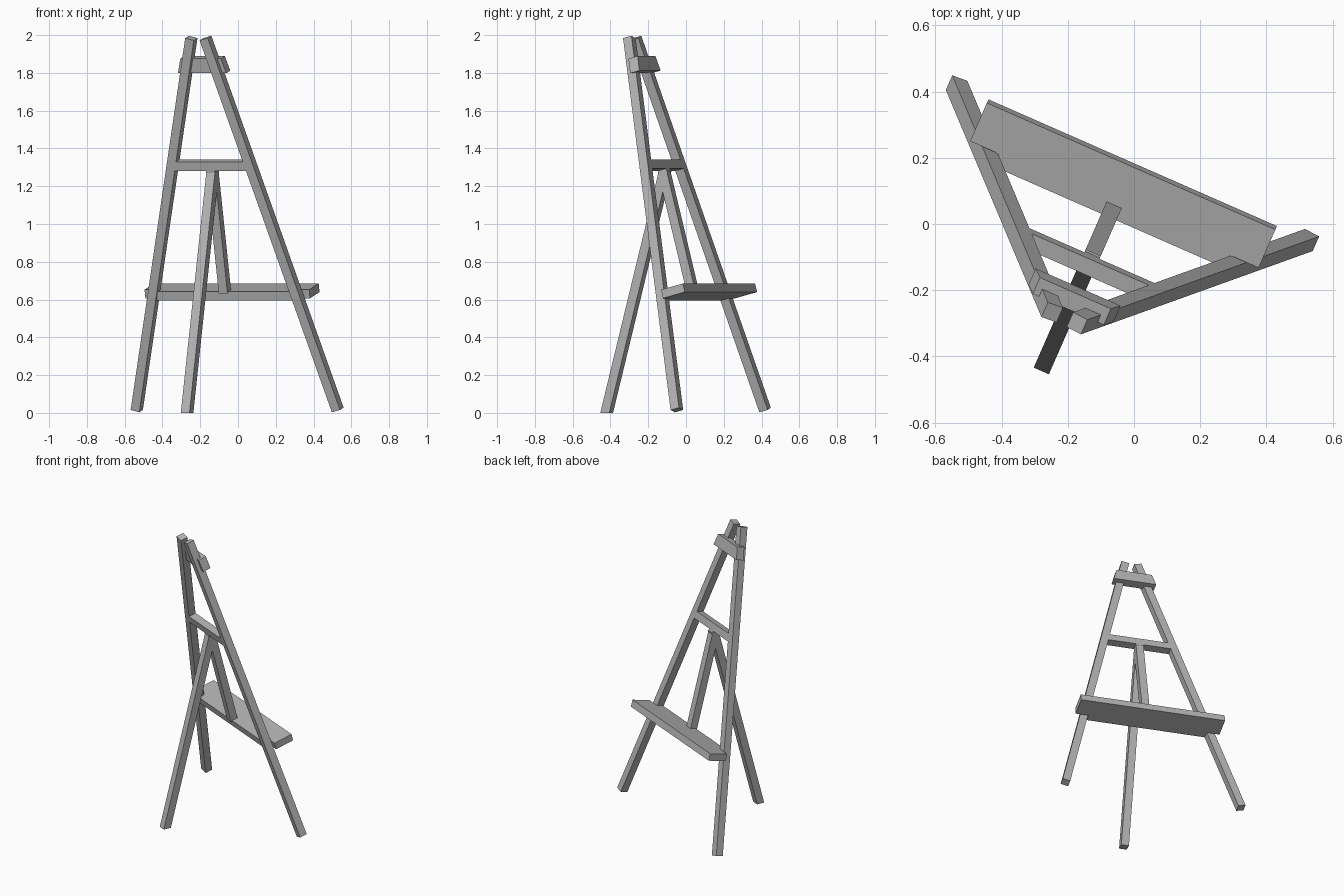
import bpy
import bmesh
from math import atan, radians
from mathutils import Matrix, Vector

cube = bpy.data.objects.get("Cube")
if cube:
    bpy.data.objects.remove(cube)

wood = bpy.data.materials.new("grey_wood")
wood.use_nodes = True
GREY = (0.45, 0.45, 0.45, 1)
wood.diffuse_color = GREY
wood.node_tree.nodes["Principled BSDF"].inputs["Base Color"].default_value = GREY

# The easel is turned about z; its front frame also leans back
TURN = Matrix.Rotation(radians(-23.7), 4, "Z") @ Matrix.Translation((-0.078, 0, 0))
FRAME = TURN @ Matrix.Translation((0, 0.172, 0)) @ Matrix.Rotation(atan(0.26), 4, "X")
BAR = 0.05


def finish(name, bm, matrix):
    bmesh.ops.recalc_face_normals(bm, faces=bm.faces)
    mesh = bpy.data.meshes.new(name)
    bm.to_mesh(mesh)
    bm.free()
    mesh.transform(matrix)
    mesh.materials.append(wood)
    obj = bpy.data.objects.new(name, mesh)
    bpy.context.collection.objects.link(obj)
    return obj


def prism(name, outline, offset, matrix=FRAME):
    """Extrude a flat outline along an offset."""
    bm = bmesh.new()
    face = bm.faces.new([bm.verts.new(p) for p in outline])
    ext = bmesh.ops.extrude_face_region(bm, geom=[face])
    verts = [v for v in ext["geom"] if isinstance(v, bmesh.types.BMVert)]
    bmesh.ops.translate(bm, verts=verts, vec=offset)
    return finish(name, bm, matrix)


def square(centre, across, along):
    """Corners of a bar's end, spanned by two directions."""
    c, a, b = Vector(centre), Vector(across) * BAR / 2, Vector(along) * BAR / 2
    return [c - a - b, c + a - b, c + a + b, c - a + b]


# Front legs, mirrored, with square-cut ends
for name, side in (("left_front_leg", 1), ("right_front_leg", -1)):
    foot = Vector((side * 0.581, 0, 0.016))
    axis = Vector((side * 0.041, 0, 2.05)) - foot
    across = axis.cross(Vector((0, 1, 0))).normalized()
    prism(name, square(foot, across, (0, 1, 0)), axis)

# Back leg, cut flat on the ground
prism("back_leg", square((0, -0.493, 0), (1, 0, 0), (0, 1.04, 0)),
      Vector((0, 0.338, 1.28)), TURN)

# Crossbar between the front legs, and the centre brace below it
prism("crossbar", square((-0.215, 0, 1.355), (0, 1, 0), (0, 0, 1)), Vector((0.43, 0, 0)))
prism("centre_brace", square((0, 0, 0.66), (1, 0, 0), (0, 1, 0)), Vector((0, 0, 0.68)))

# Shelf, with a tongue reaching back between the legs
half = [(0.476, 0.157), (0.476, 0.027), (0.39, 0.027), (0.39, -0.016)]
outline = half + [(-x, y) for x, y in reversed(half)]
prism("shelf", [(x, y, 0.62) for x, y in outline], Vector((0, 0, 0.047)))

# Top block, tapered like the legs
taper = [(-0.14, 1.858), (0.14, 1.858), (0.117, 1.938), (-0.117, 1.938)]
prism("top_block", [(x, 0, z) for x, z in taper], Vector((0, 0.055, 0)))
